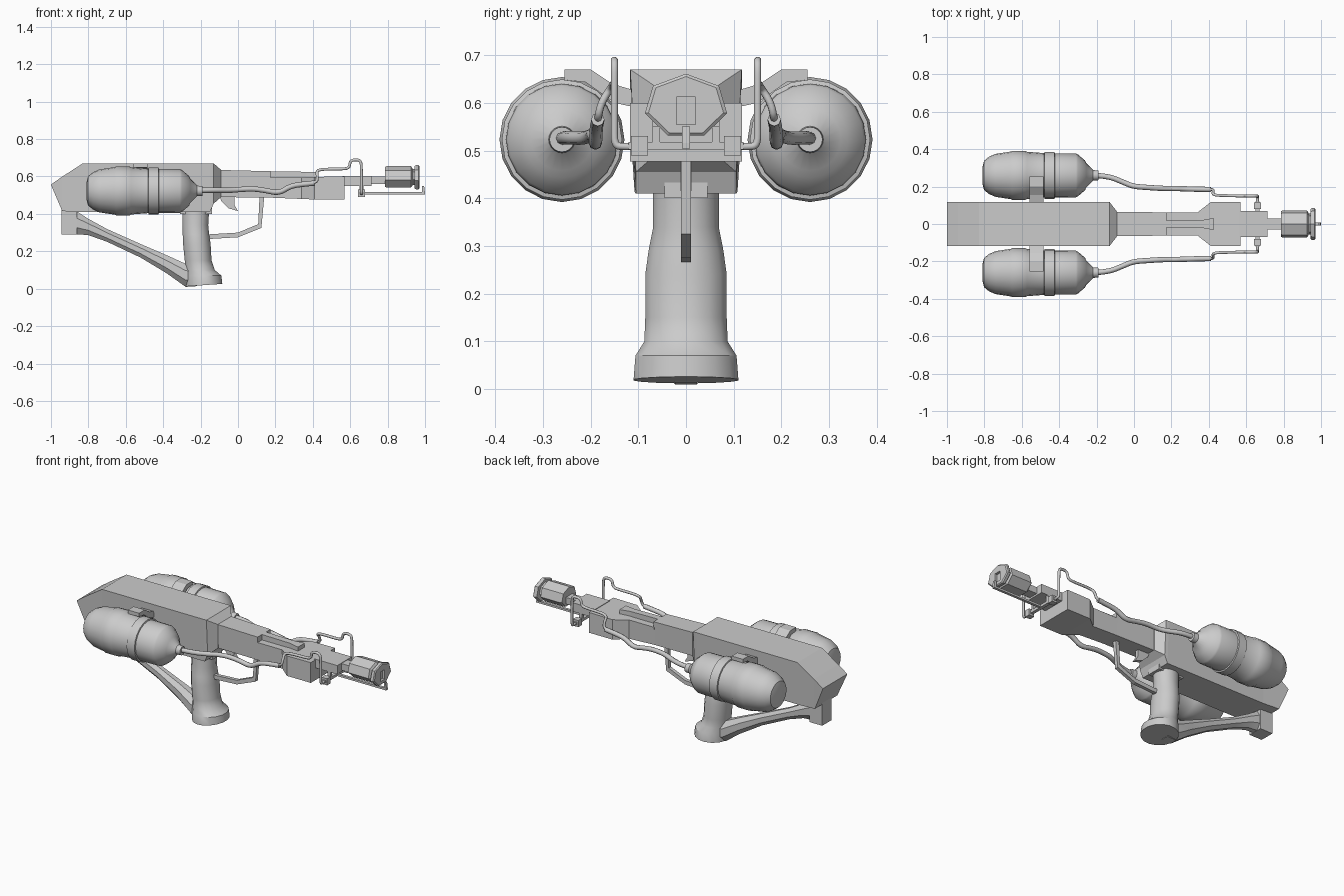
import bpy, bmesh
from math import sin, cos, pi

if "Cube" in bpy.data.objects:
    bpy.data.objects.remove(bpy.data.objects["Cube"])


def make(name, verts, faces, smooth=False):
    me = bpy.data.meshes.new(name)
    me.from_pydata(verts, [], faces)
    bm = bmesh.new()
    bm.from_mesh(me)
    bmesh.ops.remove_doubles(bm, verts=bm.verts, dist=0.0001)
    bmesh.ops.recalc_face_normals(bm, faces=bm.faces)
    bm.to_mesh(me)
    bm.free()
    ob = bpy.data.objects.new(name, me)
    bpy.context.collection.objects.link(ob)
    if smooth:
        bpy.ops.object.select_all(action='DESELECT')
        ob.select_set(True)
        bpy.context.view_layer.objects.active = ob
        bpy.ops.object.shade_smooth_by_angle(angle=0.6)
    return ob


def loft(name, rings, smooth=False):
    """Skin a list of equal-length point rings and cap both ends."""
    n = len(rings[0])
    verts = [p for r in rings for p in r]
    faces = [(i * n + j, i * n + (j + 1) % n, (i + 1) * n + (j + 1) % n, (i + 1) * n + j)
             for i in range(len(rings) - 1) for j in range(n)]
    faces += [tuple(range(n)), tuple(range(len(verts) - n, len(verts)))]
    return make(name, verts, faces, smooth)


def beam(name, stations):
    """Box loft along x; station = x, top half width, bottom half width, z low, z high."""
    return loft(name, [[(x, -b, lo), (x, b, lo), (x, t, hi), (x, -t, hi)]
                       for x, t, b, lo, hi in stations])


def box(name, x0, x1, y0, y1, z0, z1):
    return loft(name, [[(x, y0, z0), (x, y1, z0), (x, y1, z1), (x, y0, z1)] for x in (x0, x1)])


def plate(name, outline, half):
    """Side outline (x, z) extruded across y."""
    return loft(name, [[(x, y, z) for x, z in outline] for y in (-half, half)])


def lathe(name, profile, y, z, n, smooth=True, sy=1, phase=0):
    """Profile (x, radius) turned around an axis along x."""
    return loft(name, [[(x, y + sy * r * sin(2 * pi * k / n + phase), z + r * cos(2 * pi * k / n + phase))
                        for k in range(n)] for x, r in profile], smooth)


def tube(name, points, radius, kind='NURBS'):
    cu = bpy.data.curves.new(name, 'CURVE')
    cu.dimensions = '3D'
    cu.bevel_depth = radius
    cu.bevel_resolution = 2
    cu.use_fill_caps = True
    cu.resolution_u = 4
    sp = cu.splines.new(kind)
    sp.points.add(len(points) - 1)
    for p, co in zip(sp.points, points):
        p.co = (*co, 1)
    if kind == 'NURBS':
        sp.order_u = 3
        sp.use_endpoint_u = True
    ob = bpy.data.objects.new(name, cu)
    bpy.context.collection.objects.link(ob)
    bpy.ops.object.select_all(action='DESELECT')
    ob.select_set(True)
    bpy.context.view_layer.objects.active = ob
    bpy.ops.object.convert(target='MESH')


# Receiver with wedge back and tapered front
beam("receiver", [(-1, .117, .117, .555, .557), (-.94, .117, .108, .415, .599),
                  (-.83, .117, .106, .41, .67), (-.15, .117, .105, .41, .67),
                  (-.13, .117, .105, .455, .67), (-.09, .065, .065, .49, .635)])

# Fore-end, recessed top with rib, and front block
beam("fore_end_rear", [(-.1, .065, .06, .49, .635), (.175, .062, .058, .487, .628)])
beam("fore_end_front", [(.17, .062, .058, .487, .595), (.34, .062, .06, .48, .595),
                        (.41, .117, .117, .477, .598), (.57, .117, .117, .477, .6)])
beam("top_rib", [(.17, .02, .02, .585, .628), (.36, .02, .02, .585, .625), (.425, .032, .032, .585, .623)])
box("barrel_neck", .56, .715, -.07, .07, .55, .603)
box("barrel_stem", .70, .80, -.03, .03, .56, .6)

# Muzzle: flattened seven-sided body and end disc with a square bore
lathe("muzzle_body", [(.785, .056), (.795, .06), (.925, .06), (.935, .045), (.95, .045)], 0, .595, 7, False, 1.25)
disc = lathe("muzzle_disc", [(.945, .064), (.952, .068), (.965, .068), (.97, .062)], 0, .593, 7, False, 1.3)
cutter = box("bore_cutter", .955, 1.0, -.02, .02, .555, .612)
cutter.hide_render = True
cutter.hide_viewport = True
mod = disc.modifiers.new("bore", 'BOOLEAN')
mod.operation = 'DIFFERENCE'
mod.object = cutter

# Pistol grip: oval sections from top to flared foot
grip = [(.46, -.225, .075, .07), (.34, -.228, .07, .07), (.29, -.225, .072, .08), (.24, -.22, .075, .087),
        (.15, -.213, .073, .087), (.10, -.203, .08, .089), (.07, -.185, .098, .108), (.015, -.182, .1, .112)]
rings = [[(cx + rx * cos(a), ry * sin(a), z) for a in [2 * pi * (k + .5) / 16 for k in range(16)]]
         for z, cx, rx, ry in grip]
rings[-1] = [(x, y, z + .07 * (x + .24)) for x, y, z in rings[-1]]
loft("grip", rings, True)
box("grip_mount", -.31, -.14, -.045, .045, .4, .5)

# Stock block and diagonal strut to the grip foot
box("stock_block", -.945, -.86, -.045, .045, .29, .43)
strut = [(-.87, .29, .42, .045), (-.80, .285, .375, .042), (-.70, .25, .32, .032), (-.52, .165, .24, .032),
         (-.38, .08, .18, .042), (-.28, .008, .135, .06), (-.22, .012, .12, .06)]
loft("stock_strut", [[(x, w * cos(a), (lo + hi) / 2 + (hi - lo) / 2 * 1.05 * sin(a))
                      for a in [2 * pi * (k + .5) / 8 for k in range(8)]] for x, lo, hi, w in strut], True)

# Trigger and guard
plate("trigger", [(-.10, .5), (-.09, .47), (-.05, .43), (0, .415), (-.02, .45), (-.02, .5)], .012)
plate("trigger_guard", [(-.17, .265), (0, .275), (.125, .325), (.14, .49), (.115, .49),
                        (.108, .345), (0, .3), (-.17, .29)], .011)

tank = [(-.81, .045), (-.802, .078), (-.775, .1), (-.74, .115), (-.66, .127), (-.652, .131), (-.58, .131),
        (-.572, .126), (-.48, .119), (-.478, .126), (-.425, .126), (-.423, .118), (-.31, .117),
        (-.30, .112), (-.262, .08), (-.255, .065), (-.218, .028), (-.19, .026)]
for s, side in ((1, "left"), (-1, "right")):
    # Fuel tank and its bracket
    lathe(side + "_tank", tank, s * .26, .523, 20)
    arm = [(.255, .67), (.2, .67), (.155, .64), (.105, .625), (.105, .59), (.15, .6), (.21, .643), (.255, .648)]
    loft(side + "_tank_bracket", [[(x, s * y, z) for y, z in arm] for x in (-.56, -.485)])
    # Thick hose, then thin bent pipe
    tube(side + "_hose", [(x, s * y, z) for x, y, z in
         [(-.22, .26, .525), (-.14, .258, .528), (-.05, .22, .525), (0, .2, .53), (.08, .195, .535),
          (.15, .19, .525), (.22, .19, .51), (.28, .188, .55), (.36, .185, .56), (.41, .185, .565)]], .014)
    tube(side + "_pipe", [(x, s * y, z) for x, y, z in
         [(.38, .185, .563), (.42, .185, .565), (.425, .178, .6), (.42, .155, .635), (.48, .152, .64), (.56, .15, .64),
          (.595, .15, .645), (.6, .15, .685), (.63, .15, .69), (.657, .15, .685), (.66, .15, .64),
          (.66, .15, .55), (.66, .15, .51), (.66, .13, .508), (.66, .1, .508)]], .008)
    # Feed fitting
    box(side + "_fitting", .642, .678, s * .08, s * .115, .49, .53)
    box(side + "_fitting_post", .65, .67, s * .055, s * .07, .51, .56)

# Igniter crossbar, rod and upturned tip
box("igniter_crossbar", .65, .67, -.12, .12, .502, .518)
box("igniter_rod", .66, 1.0, -.008, .008, .504, .516)
plate("igniter_tip", [(.985, .51), (1.0, .51), (.995, .55), (.985, .55)], .008)
